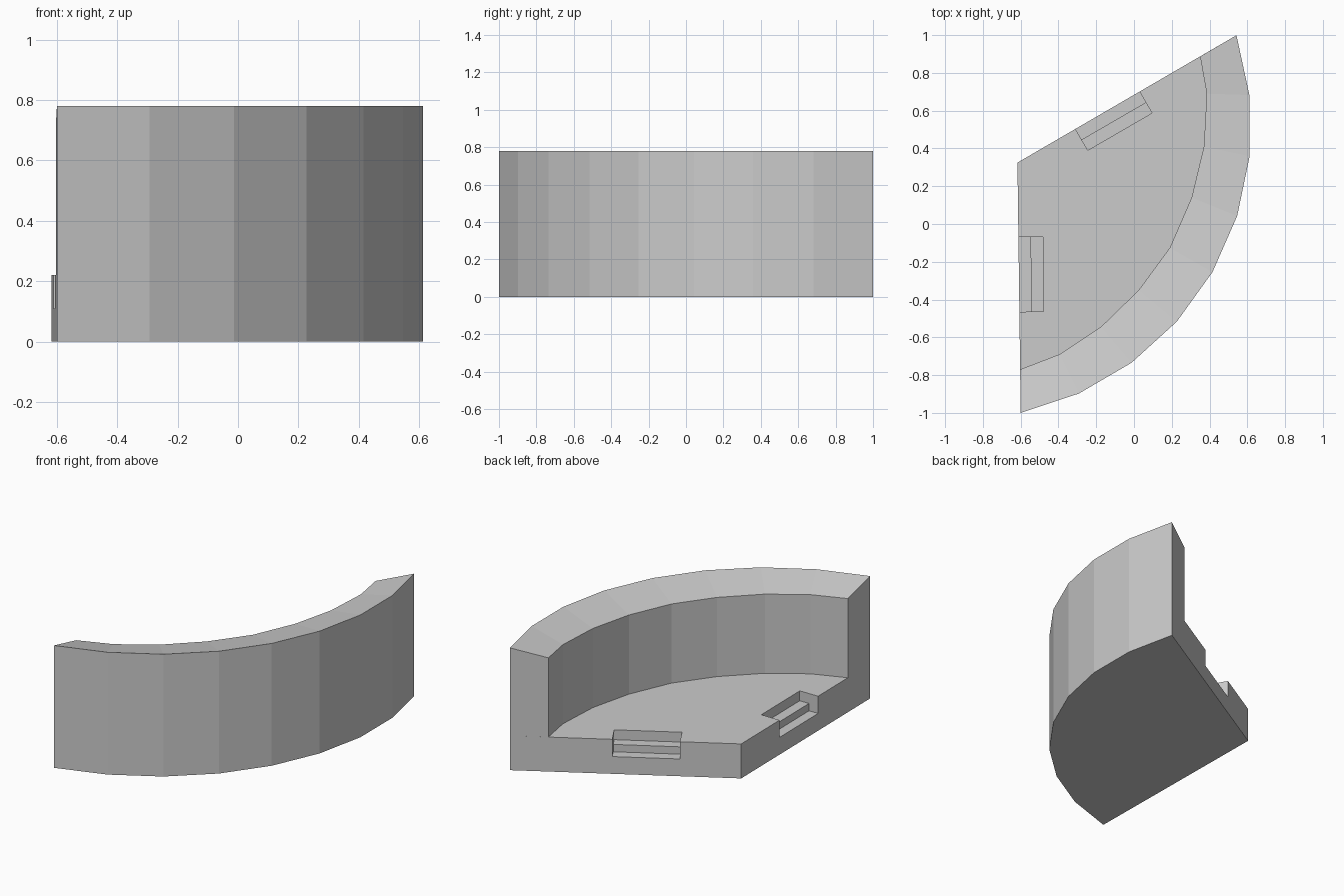
import bpy, bmesh, math
from mathutils import Vector

cube = bpy.data.objects.get("Cube")
if cube:
    bpy.data.objects.remove(cube, do_unlink=True)

# One plain stone grey
stone = bpy.data.materials.new("stone_grey")
stone.use_nodes = True
GREY = (0.6, 0.6, 0.6, 1)
stone.diffuse_color = GREY
stone.node_tree.nodes["Principled BSDF"].inputs["Base Color"].default_value = GREY

FLOOR_Z, TOP_OUT, TOP_IN = 0.22, 0.78, 0.725
CORNER = (-0.617, 0.325)


def finish(bm, name):
    bmesh.ops.recalc_face_normals(bm, faces=bm.faces)
    mesh = bpy.data.meshes.new(name)
    bm.to_mesh(mesh)
    bm.free()
    mesh.materials.append(stone)
    obj = bpy.data.objects.new(name, mesh)
    bpy.context.collection.objects.link(obj)
    return obj


def loft(sections, name):
    """Join equal cross-sections into a closed solid."""
    bm = bmesh.new()
    rings = [[bm.verts.new(p) for p in s] for s in sections]
    n = len(rings[0])
    for a, b in zip(rings, rings[1:]):
        for i in range(n):
            j = (i + 1) % n
            bm.faces.new((a[i], a[j], b[j], b[i]))
    bm.faces.new(rings[0])
    bm.faces.new(rings[-1])
    return finish(bm, name)


# Plan curves, from the front end of the wall round to the back end
outer = []
for i in range(9):
    a = math.radians(-77.7 + 95.9 * i / 8)
    outer.append((-0.93 + 1.55 * math.cos(a), 0.515 + 1.55 * math.sin(a)))
inner = [(-0.603, -0.77), (-0.395, -0.69), (-0.175, -0.545), (0.025, -0.35),
         (0.19, -0.125), (0.305, 0.14), (0.37, 0.41), (0.385, 0.69), (0.35, 0.887)]

# Floor slab
plan = outer + [CORNER]
floor = loft([[(x, y, z) for x, y in plan] for z in (0, FLOOR_Z)], "floor_slab")

# Curved wall, its top sloping down towards the inside
loft([[(*o, FLOOR_Z), (*o, TOP_OUT), (*i, TOP_IN), (*i, FLOOR_Z)]
      for o, i in zip(outer, inner)], "curved_wall")


def cut_notch(start, end, inward):
    """Cut a stepped connector notch into a straight edge of the floor."""
    start, end, inward = Vector(start), Vector(end), Vector(inward).normalized()
    # depth from the edge, height
    profile = [(-0.05, 0.11), (0.065, 0.11), (0.065, 0.157),
               (0.13, 0.157), (0.13, 0.30), (-0.05, 0.30)]
    cutter = loft([[(*(p + inward * d), z) for d, z in profile] for p in (start, end)],
                  "notch_cutter")
    cutter.hide_render = True
    mod = floor.modifiers.new("notch", 'BOOLEAN')
    mod.operation = 'DIFFERENCE'
    mod.solver = 'EXACT'
    mod.object = cutter
    bpy.context.view_layer.objects.active = floor
    bpy.ops.object.modifier_apply(modifier=mod.name)
    bpy.data.objects.remove(cutter, do_unlink=True)


# Notches on the left-hand and back edges
cut_notch((-0.613, -0.07), (-0.608, -0.465), (1, 0.012))
cut_notch((0.03, 0.70), (-0.31, 0.503), (0.5, -0.866))
